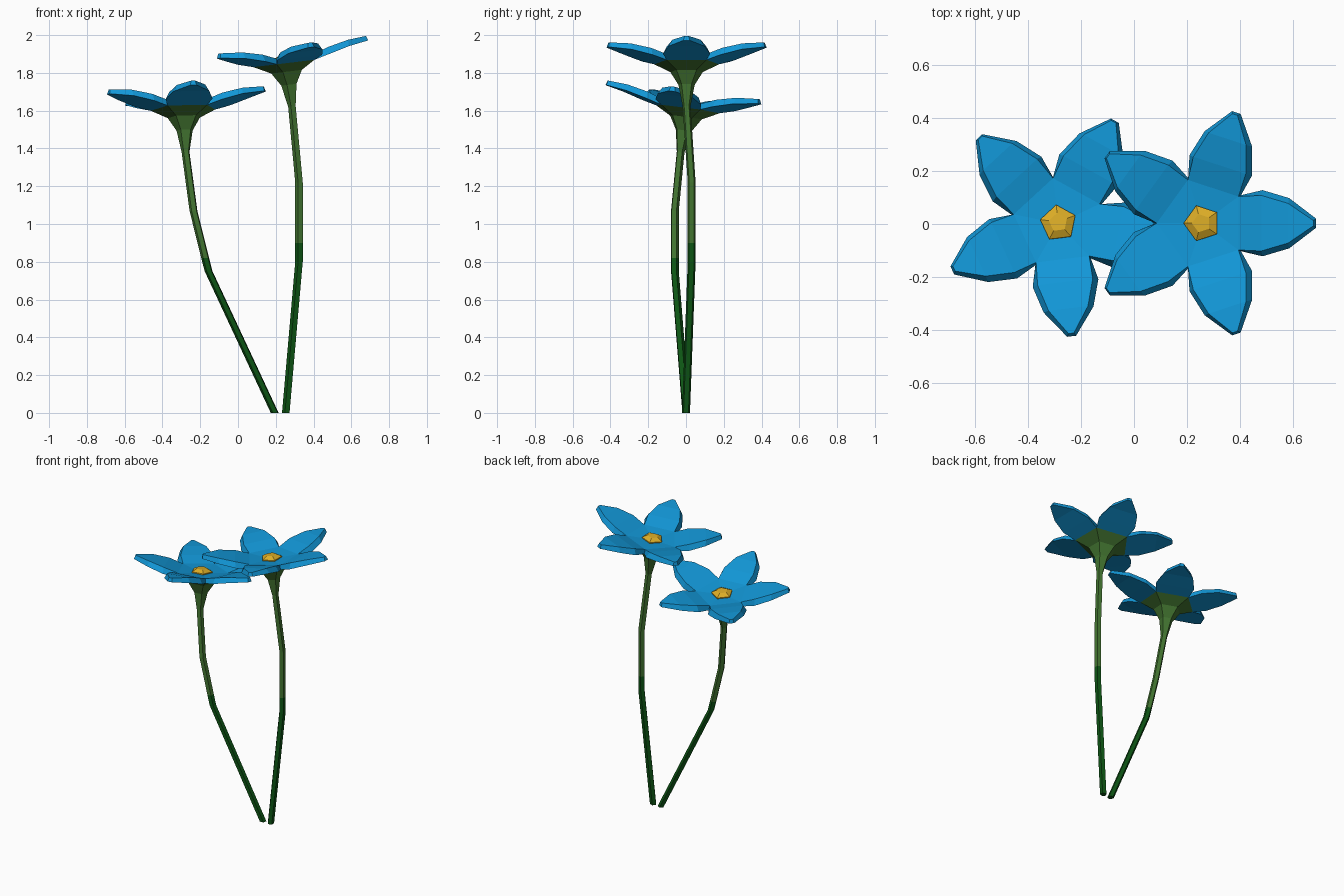
import bpy, bmesh, math
from mathutils import Vector, Matrix

if "Cube" in bpy.data.objects:
    bpy.data.objects.remove(bpy.data.objects["Cube"])

def material(name, rgb):
    m = bpy.data.materials.new(name)
    m.diffuse_color = (*rgb, 1.0)
    m.use_nodes = True
    m.node_tree.nodes["Principled BSDF"].inputs["Base Color"].default_value = m.diffuse_color
    return m

BLUE = material("petal blue", (0.006, 0.31, 0.68))
YELLOW = material("centre yellow", (0.72, 0.42, 0.02))
GREEN = material("leaf green", (0.055, 0.175, 0.03))
DARK = material("dark stem green", (0.004, 0.09, 0.007))

N = 5
STEP = 2 * math.pi / N
VALLEY = 0.18          # radius where neighbouring petals meet

# petal stations: distance, half width, underside height, thickness
PETAL = [(0.23, 0.125, 0.022, 0.038), (0.335, 0.095, 0.05, 0.034), (0.44, 0.017, 0.068, 0.025)]
# calyx stations: height below the flower, radius
CALYX = [(-0.23, 0.022), (-0.115, 0.045), (-0.045, 0.09), (0.0, VALLEY)]


def finish(bm, name, mats, recalc=True):
    if recalc:
        bmesh.ops.recalc_face_normals(bm, faces=bm.faces)
    me = bpy.data.meshes.new(name)
    bm.to_mesh(me)
    bm.free()
    for m in mats:
        me.materials.append(m)
    ob = bpy.data.objects.new(name, me)
    bpy.context.collection.objects.link(ob)
    return ob


def ring(bm, mat, z, r, phase):
    return [bm.verts.new(mat @ Vector((r * math.cos(phase + i * STEP), r * math.sin(phase + i * STEP), z)))
            for i in range(N)]


def bridge(bm, a, b, index=0):
    for i in range(N):
        j = (i + 1) % N
        bm.faces.new((a[i], a[j], b[j], b[i])).material_index = index


def petals(name, mat, turn):
    bm = bmesh.new()
    low = ring(bm, mat, 0.0, VALLEY, turn - STEP / 2)
    top = ring(bm, mat, 0.03, VALLEY - 0.008, turn - STEP / 2)
    mid = bm.verts.new(mat @ Vector((0, 0, 0.015)))
    for k in range(N):
        j = (k + 1) % N
        rot = mat @ Matrix.Rotation(turn + k * STEP, 4, 'Z')
        bm.faces.new((mid, top[k], top[j]))
        # cross-section order: low right, low left, top left, top right
        prev = [low[k], low[j], top[j], top[k]]
        for d, w, z, t in PETAL:
            inset = min(0.02, w * 0.4)
            tip = 0.008 if d > 0.4 else 0.0
            cur = [bm.verts.new(rot @ Vector(p)) for p in
                   ((d, -w, z), (d, w, z), (d - tip, w - inset, z + t), (d - tip, -w + inset, z + t))]
            for i in range(4):
                n = (i + 1) % 4
                bm.faces.new((prev[i], prev[n], cur[n], cur[i]))
            prev = cur
        bm.faces.new(prev)
    return finish(bm, name, [BLUE])


def centre(name, mat, turn):
    bm = bmesh.new()
    rings = [ring(bm, mat, z, r, turn - STEP / 2) for z, r in ((0.012, 0.07), (0.028, 0.07), (0.045, 0.036))]
    for a, b in zip(rings, rings[1:]):
        bridge(bm, a, b)
    bm.faces.new(rings[-1])
    bm.faces.new(rings[0])
    return finish(bm, name, [YELLOW])


def stem(name, mat, turn, path, split):
    bm = bmesh.new()
    phase = turn - STEP / 2
    rings = [ring(bm, Matrix.Translation(p), 0, 0.022, phase) for p in path]
    rings += [ring(bm, mat, z, r, phase) for z, r in CALYX]
    for i, (a, b) in enumerate(zip(rings, rings[1:])):
        bridge(bm, a, b, 1 if i < split else 0)
    bm.faces.new(rings[0]).material_index = 1
    bm.faces.new(rings[-1])
    return finish(bm, name, [GREEN, DARK])


def flower(side, pos, slope, turn, path):
    mat = (Matrix.Translation(pos) @ Matrix.Rotation(-math.atan(slope[0]), 4, 'Y')
           @ Matrix.Rotation(math.atan(slope[1]), 4, 'X'))
    petals(side + "_petals", mat, turn)
    centre(side + "_flower_centre", mat, turn)
    stem(side + "_stem", mat, turn, path, 2)   # dark below the third ring


flower("right", (0.26, 0.003, 1.852), (0.12, 0.0), 0.0,
       [(0.255, 0, 0), (0.325, 0.03, 0.8), (0.325, 0.03, 0.9), (0.325, 0.03, 1.22)])
flower("left", (-0.285, 0.0, 1.61), (0.035, -0.13), math.radians(-11),
       [(0.195, 0, 0), (-0.155, -0.06, 0.75), (-0.173, -0.06, 0.82), (-0.235, -0.06, 1.07)])
